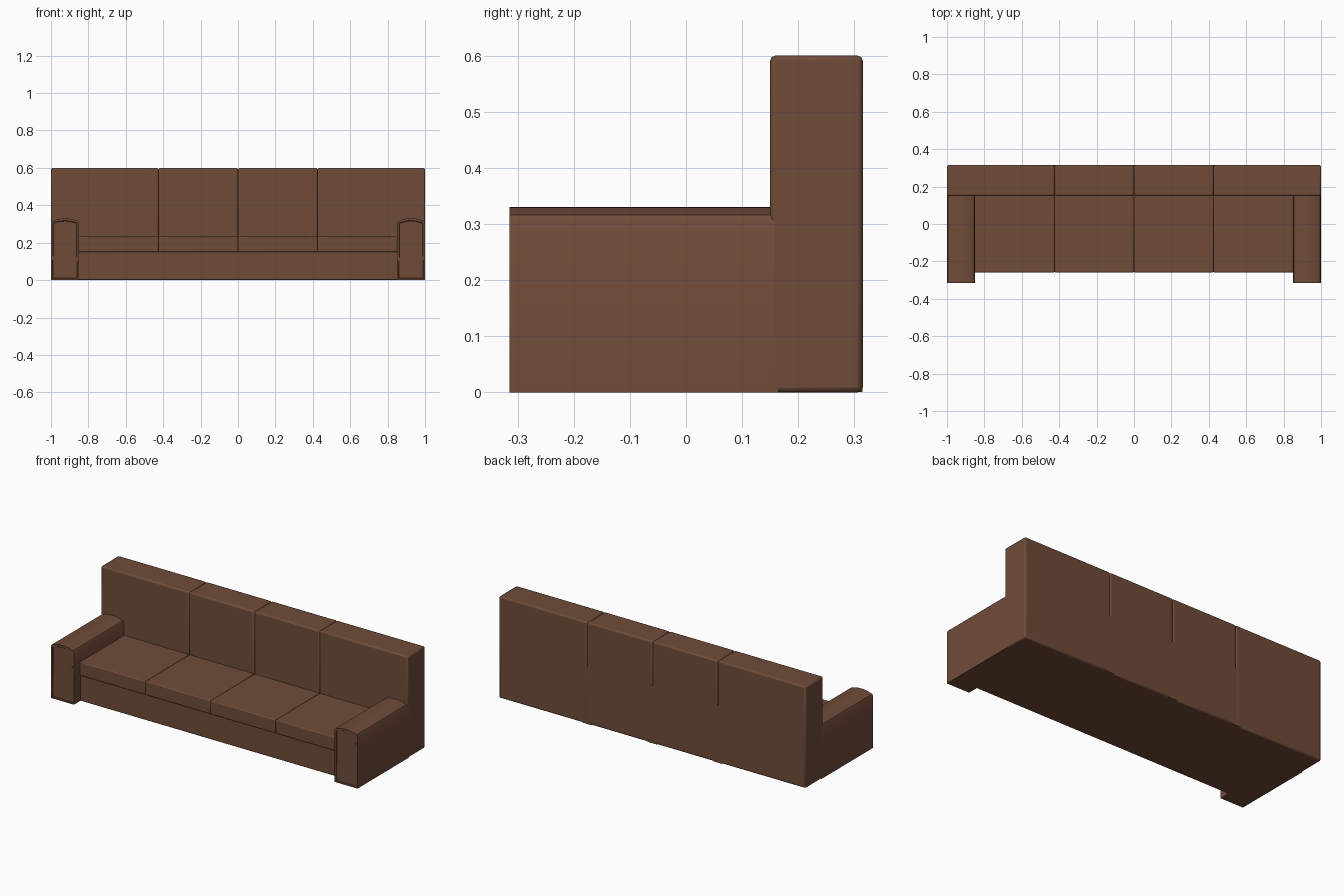
import bpy, bmesh, math

if "Cube" in bpy.data.objects:
    bpy.data.objects.remove(bpy.data.objects["Cube"])

leather = bpy.data.materials.new("brown leather")
leather.diffuse_color = (0.16, 0.071, 0.04, 1)
leather.use_nodes = True
leather.node_tree.nodes["Principled BSDF"].inputs["Base Color"].default_value = leather.diffuse_color


def finish(name, bm, bevel=0.0):
    bmesh.ops.recalc_face_normals(bm, faces=bm.faces)
    me = bpy.data.meshes.new(name)
    bm.to_mesh(me)
    bm.free()
    ob = bpy.data.objects.new(name, me)
    bpy.context.collection.objects.link(ob)
    me.materials.append(leather)
    if bevel:
        m = ob.modifiers.new("soft_edges", 'BEVEL')
        m.width, m.segments, m.limit_method = bevel, 2, 'ANGLE'
    bpy.ops.object.select_all(action='DESELECT')
    ob.select_set(True)
    bpy.context.view_layer.objects.active = ob
    bpy.ops.object.shade_smooth_by_angle(angle=math.radians(30))
    return ob


def box(name, x0, x1, y0, y1, z0, z1, bevel=0.0):
    bm = bmesh.new()
    bmesh.ops.create_cube(bm, size=1)
    for v in bm.verts:
        v.co = (x1 if v.co.x > 0 else x0,
                y1 if v.co.y > 0 else y0,
                z1 if v.co.z > 0 else z0)
    return finish(name, bm, bevel)


# Base under the cushions
box("base", -0.86, 0.86, -0.255, 0.2, 0, 0.152, 0.004)

# Four seat cushions and four back sections
seat_x = [-0.852, -0.425, 0, 0.425, 0.852]
back_x = [-1, -0.425, 0, 0.425, 1]
for i in range(4):
    box("seat_cushion", seat_x[i], seat_x[i + 1], -0.26, 0.17, 0.15, 0.232, 0.006)
    box("back_section", back_x[i], back_x[i + 1], 0.15, 0.315, 0, 0.6, 0.009)

# Fillers closing the lower part of each seam on the rear
for x in back_x[1:4]:
    box("rear_filler", x - 0.03, x + 0.03, 0.17, 0.3148, 0.0005, 0.34)

# Arms: arched profile pulled along y, with a recessed front panel
for s in (-1, 1):
    bm = bmesh.new()
    pts = [(0.85, 0), (1.0, 0), (1.0, 0.305)]
    for k in range(9):
        t = -1 + 2 * k / 8
        pts.append((0.925 - 0.069 * t, 0.33 - 0.014 * t * t))
    pts.append((0.85, 0.305))
    front = bm.faces.new([bm.verts.new((s * x, -0.315, z)) for x, z in pts])
    geo = bmesh.ops.extrude_face_region(bm, geom=[front], use_keep_orig=True)
    for v in geo["geom"]:
        if isinstance(v, bmesh.types.BMVert):
            v.co.y = 0.165
    bmesh.ops.recalc_face_normals(bm, faces=bm.faces)
    bm.faces.ensure_lookup_table()
    front = min(bm.faces, key=lambda f: f.calc_center_median().y)
    bmesh.ops.inset_region(bm, faces=[front], thickness=0.012, depth=0)
    bmesh.ops.inset_region(bm, faces=[front], thickness=0.003, depth=-0.004)
    finish("arm", bm)
